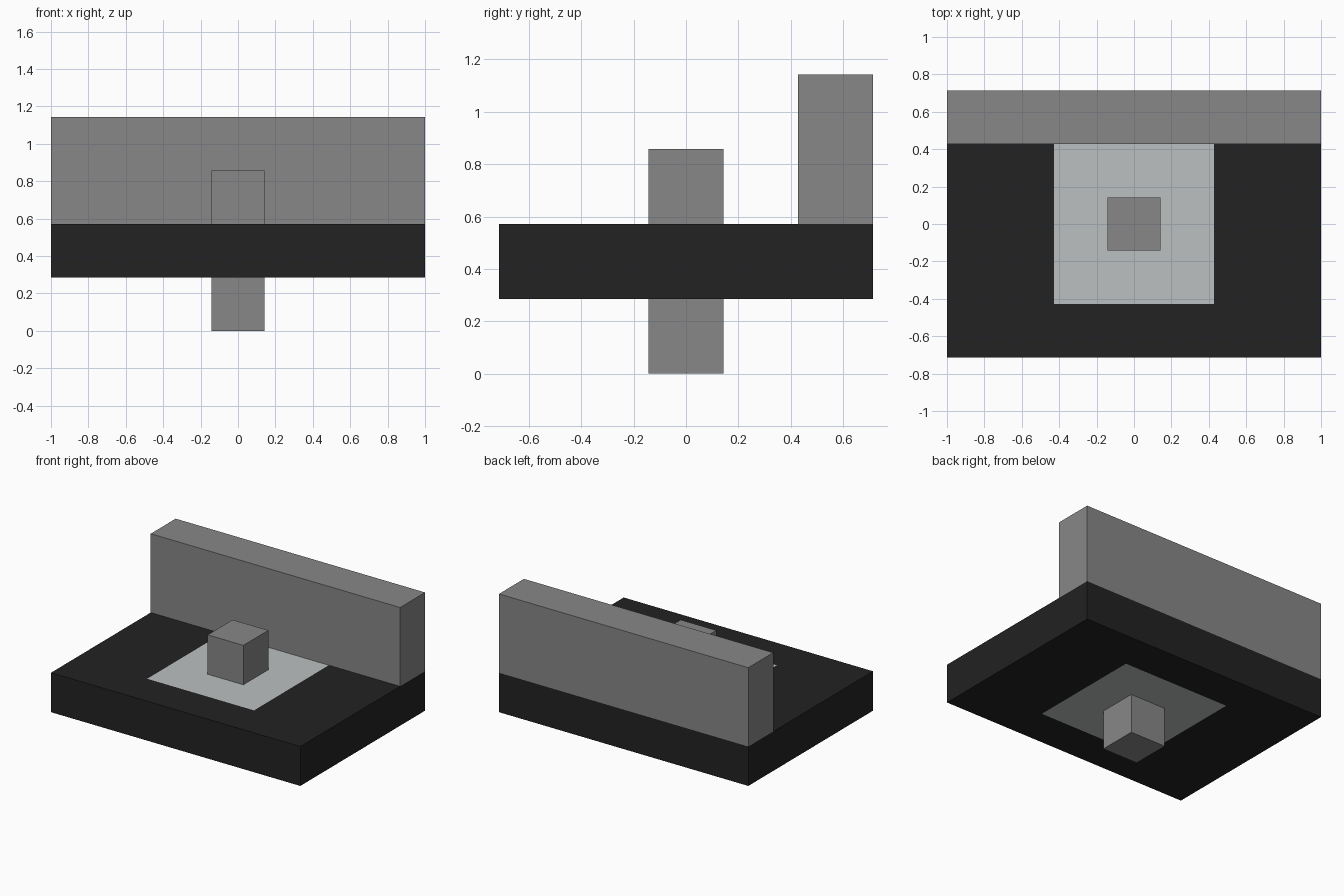
import bpy
import bmesh
from mathutils import Matrix, Vector

default = bpy.data.objects.get("Cube")
if default:
    bpy.data.objects.remove(default, do_unlink=True)

U = 1 / 7  # module: the slab is 14 x 10 x 2 modules


def material(name, rgb):
    mat = bpy.data.materials.new(name)
    mat.use_nodes = True
    color = (*rgb, 1)
    mat.diffuse_color = color
    shader = mat.node_tree.nodes["Principled BSDF"]
    shader.inputs["Base Color"].default_value = color
    shader.inputs["Roughness"].default_value = 0.7
    return mat


black = material("black", (0.016, 0.016, 0.016))
grey = material("mid grey", (0.242, 0.242, 0.242))
pale = material("pale grey", (0.50, 0.527, 0.527))


def box(name, size, center, mats, panel=0):
    """Box in modules; panel is the half width of a square inlay above and below."""
    bm = bmesh.new()
    bmesh.ops.create_cube(bm, size=1, matrix=Matrix.Diagonal((*size, 1)))
    if panel:
        for axis in (Vector((1, 0, 0)), Vector((0, 1, 0))):
            for side in (-panel, panel):
                bmesh.ops.bisect_plane(bm, geom=bm.verts[:] + bm.edges[:] + bm.faces[:],
                                       plane_co=axis * side, plane_no=axis)
        for face in bm.faces:
            c = face.calc_center_median()
            if abs(face.normal.z) > 0.5 and max(abs(c.x), abs(c.y)) < panel:
                face.material_index = 1
    bmesh.ops.translate(bm, verts=bm.verts, vec=center)
    bmesh.ops.scale(bm, verts=bm.verts, vec=(U, U, U))
    mesh = bpy.data.meshes.new(name)
    bm.to_mesh(mesh)
    bm.free()
    for mat in mats:
        mesh.materials.append(mat)
    obj = bpy.data.objects.new(name, mesh)
    bpy.context.collection.objects.link(obj)
    return obj


# Dark slab with a pale square on its top and underside
box("base_slab", (14, 10, 2), (0, 0, 3), [black, pale], panel=3)
# Wall along the back edge
box("back_wall", (14, 2, 4), (0, 4, 6), [grey])
# Square post, standing above and below the slab
box("upper_post", (2, 2, 2), (0, 0, 5), [grey])
box("lower_post", (2, 2, 2), (0, 0, 1), [grey])
